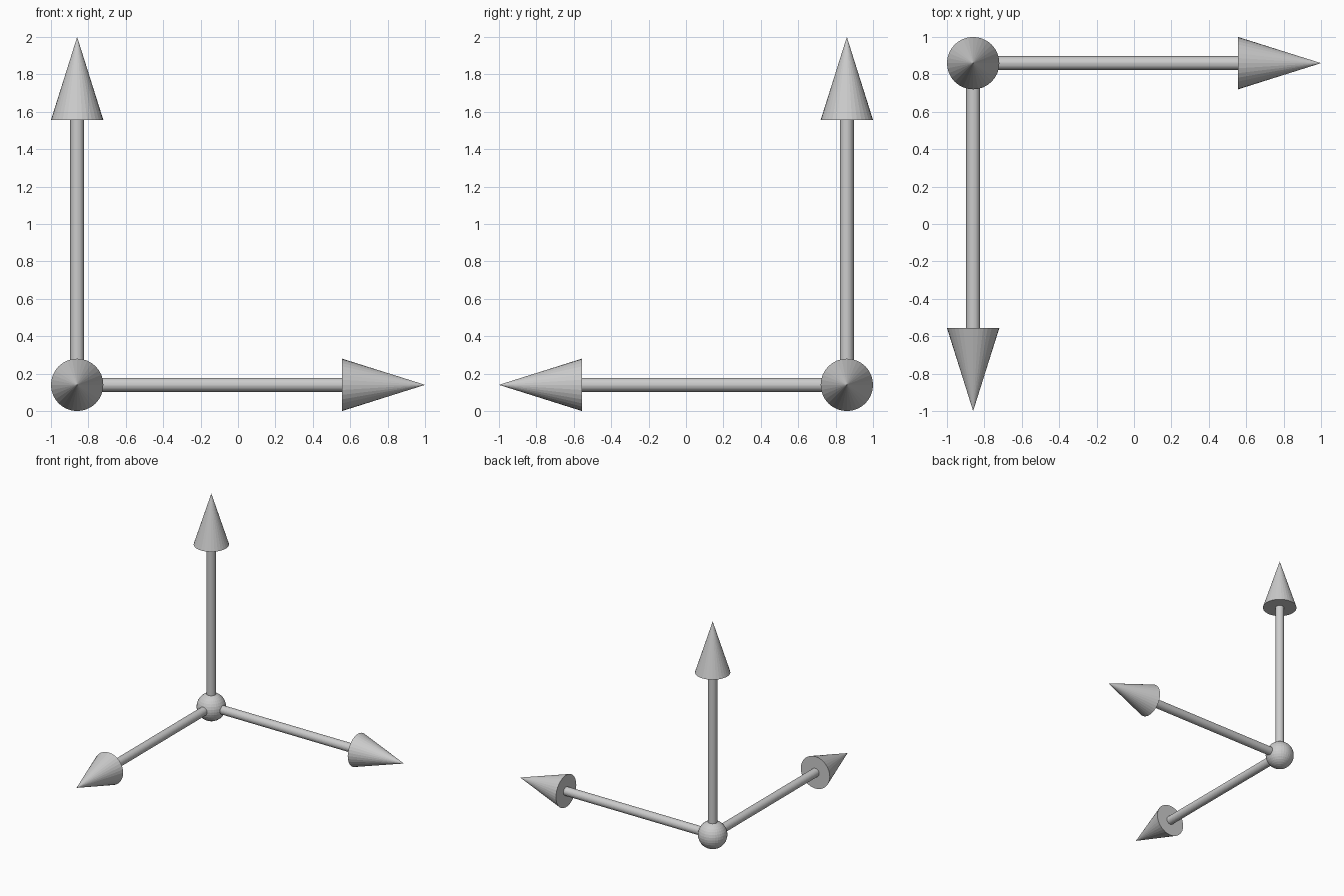
import bpy
from mathutils import Vector

if "Cube" in bpy.data.objects:
    bpy.data.objects.remove(bpy.data.objects["Cube"])

ORIGIN = Vector((-0.86, 0.86, 0.14))   # where the three arrows meet
LENGTH = 1.86                          # origin to tip
HEAD = 0.444                           # cone length
R_HEAD, R_SHAFT, R_BALL = 0.14, 0.037, 0.117


def arrow(name, direction):
    d = Vector(direction)
    rot = d.to_track_quat('Z', 'Y').to_euler()
    base = LENGTH - HEAD
    # thin round shaft
    bpy.ops.mesh.primitive_cylinder_add(vertices=32, radius=R_SHAFT, depth=base,
                                        location=ORIGIN + d * base / 2, rotation=rot)
    bpy.context.object.name = name + "_shaft"
    # pointed head
    bpy.ops.mesh.primitive_cone_add(vertices=32, radius1=R_HEAD, radius2=0, depth=HEAD,
                                    location=ORIGIN + d * (base + HEAD / 2), rotation=rot)
    bpy.context.object.name = name + "_head"


# centre ball
bpy.ops.mesh.primitive_uv_sphere_add(segments=32, ring_count=16, radius=R_BALL, location=ORIGIN)
bpy.context.object.name = "centre_ball"

# three perpendicular arrows
for name, direction in (("right_arrow", (1, 0, 0)),
                        ("front_arrow", (0, -1, 0)),
                        ("up_arrow", (0, 0, 1))):
    arrow(name, direction)
